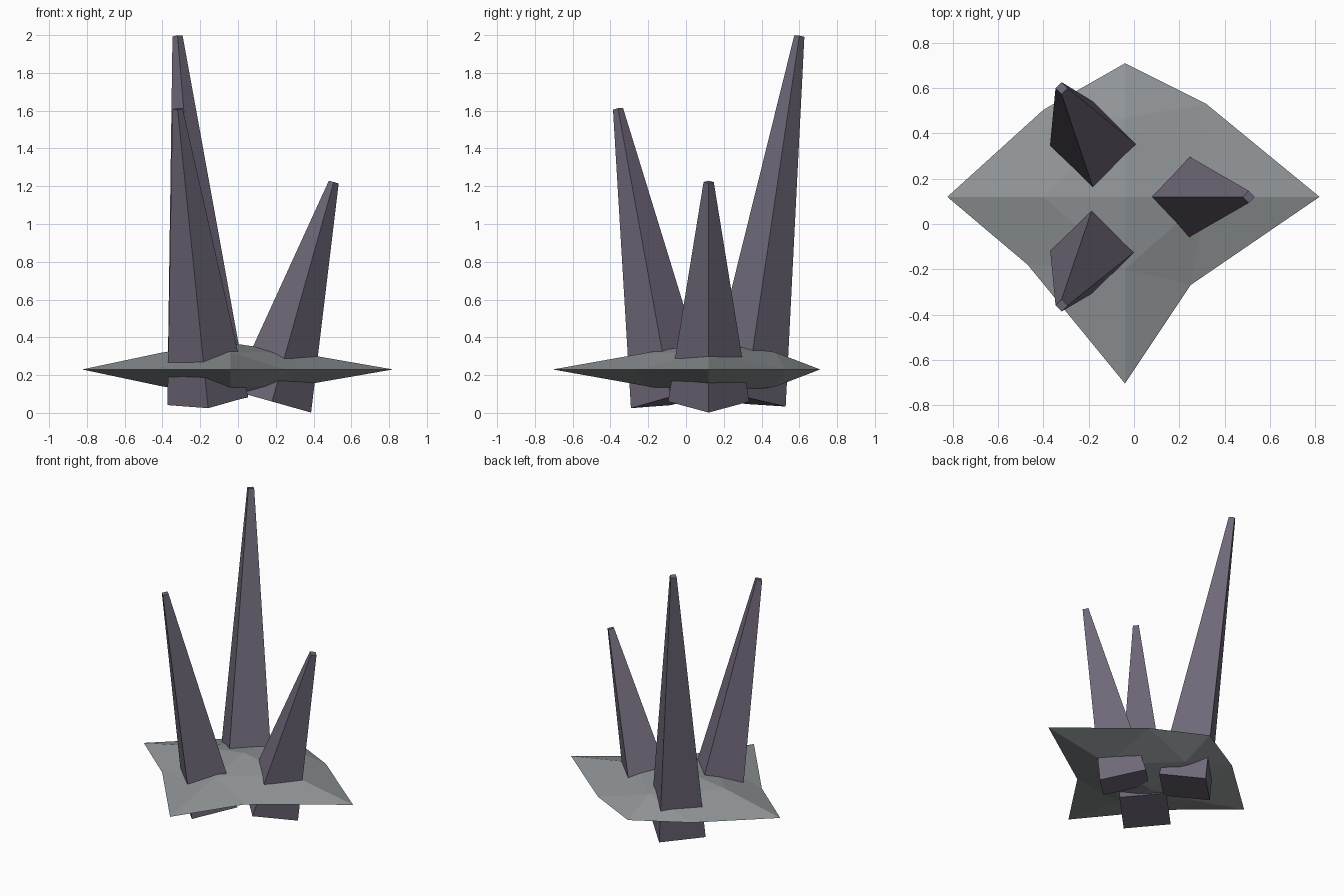
import bpy, bmesh
from mathutils import Vector, Matrix

if "Cube" in bpy.data.objects:
    bpy.data.objects.remove(bpy.data.objects["Cube"])


def material(name, color):
    m = bpy.data.materials.new(name)
    m.diffuse_color = color
    m.use_nodes = True
    m.node_tree.nodes["Principled BSDF"].inputs["Base Color"].default_value = m.diffuse_color
    return m


def finish(bm, name, mat):
    bmesh.ops.recalc_face_normals(bm, faces=bm.faces)
    me = bpy.data.meshes.new(name)
    bm.to_mesh(me)
    bm.free()
    me.materials.append(mat)
    ob = bpy.data.objects.new(name, me)
    bpy.context.collection.objects.link(ob)
    return ob


stone = material("stone", (0.28, 0.30, 0.31, 1))
crystal = material("crystal", (0.16, 0.14, 0.19, 1))

# Flat star-shaped rock: subdivided octahedron with stretched tips
MID_Z = 0.23
tips = [(0.82, 0.12), (-0.04, 0.71), (-0.825, 0.12), (-0.04, -0.705)]
corners = [(0.32, 0.53), (-0.40, 0.505), (-0.47, -0.18), (0.25, -0.27)]
ribs = [(0.32, 0.12, 0.087), (-0.04, 0.47, 0.092),
        (-0.40, 0.12, 0.09), (-0.04, -0.20, 0.09)]

bm = bmesh.new()
tip = [bm.verts.new((x, y, MID_Z)) for x, y in tips]
corner = [bm.verts.new((x, y, MID_Z)) for x, y in corners]
for side in (1, -1):
    apex = bm.verts.new((-0.04, 0.12, MID_Z + side * 0.14))
    rib = [bm.verts.new((x, y, MID_Z + side * h)) for x, y, h in ribs]
    for i in range(4):
        j = (i + 1) % 4
        for tri in ((apex, rib[i], rib[j]), (rib[i], corner[i], rib[j]),
                    (rib[i], tip[i], corner[i]), (rib[j], corner[i], tip[j])):
            bm.faces.new(tri)
finish(bm, "rock_base", stone)


# Leaning four-sided crystal spikes
def spike(name, bottom, top, r1=0.215, r2=0.027):
    a, b = Vector(bottom), Vector(top)
    axis = b - a
    rot = Vector((0, 0, 1)).rotation_difference(axis).to_matrix().to_4x4()
    bm = bmesh.new()
    bmesh.ops.create_cone(bm, cap_ends=True, segments=4, radius1=r1, radius2=r2,
                          depth=axis.length,
                          matrix=Matrix.Translation((a + b) / 2) @ rot)
    # put the corners on the x and y directions
    lo = bm.verts[:] 
    finish(bm, name, crystal)


spike("tall_spike", (-0.16, 0.315, 0.065), (-0.32, 0.60, 1.995))
spike("middle_spike", (-0.16, -0.08, 0.063), (-0.32, -0.36, 1.61))
spike("short_spike", (0.18, 0.12, 0.06), (0.507, 0.12, 1.222))
